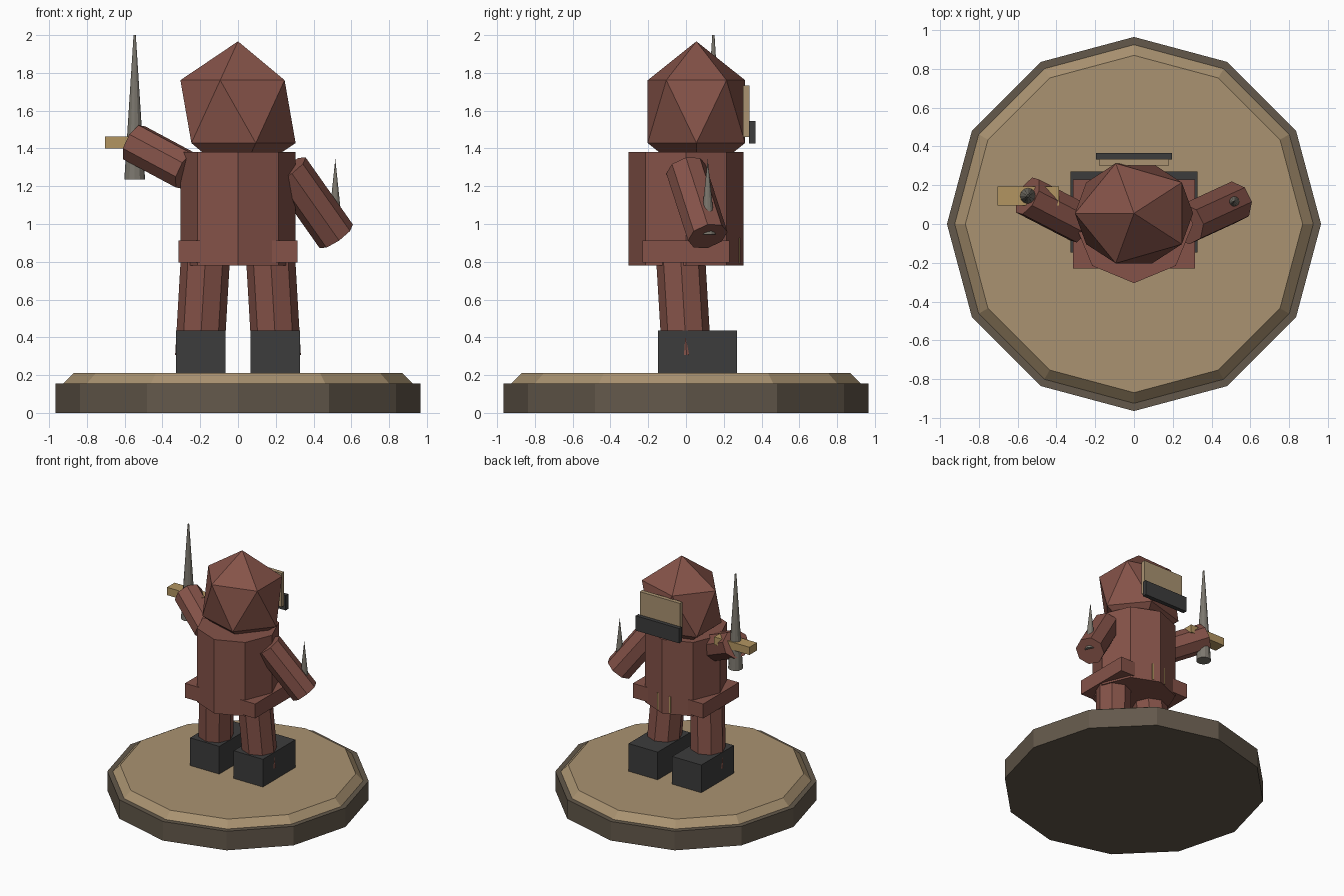
import bpy
import math
from mathutils import Vector, Matrix

cube = bpy.data.objects.get("Cube")
if cube:
    bpy.data.objects.remove(cube, do_unlink=True)


def material(name, rgb):
    mat = bpy.data.materials.new(name)
    mat.use_nodes = True
    color = (*rgb, 1.0)
    mat.diffuse_color = color
    mat.node_tree.nodes["Principled BSDF"].inputs["Base Color"].default_value = color
    return mat


RED = material("red brown", (0.235, 0.086, 0.066))
DARK = material("charcoal", (0.045, 0.045, 0.045))
SAND = material("sand", (0.40, 0.29, 0.165))
EARTH = material("dark earth", (0.125, 0.098, 0.07))
STEEL = material("grey steel", (0.20, 0.185, 0.155))
BRASS = material("brass", (0.45, 0.30, 0.12))


def finish(name, mat):
    obj = bpy.context.object
    obj.name = name
    obj.data.materials.append(mat)
    return obj


def box(name, mat, low, high):
    """Box between two opposite corners."""
    low, high = Vector(low), Vector(high)
    bpy.ops.mesh.primitive_cube_add(size=1)
    obj = finish(name, mat)
    obj.data.transform(Matrix.Translation((low + high) / 2) @ Matrix.Diagonal((*(high - low), 1)))
    return obj


def rod(name, mat, start, end, r1, r2, sides):
    """Prism or cone running from start to end, with a corner on the x side."""
    start, end = Vector(start), Vector(end)
    axis = end - start
    bpy.ops.mesh.primitive_cone_add(vertices=sides, radius1=r1, radius2=r2, depth=axis.length)
    obj = finish(name, mat)
    turn = Vector((0, 0, 1)).rotation_difference(axis).to_matrix().to_4x4()
    obj.data.transform(Matrix.Translation((start + end) / 2) @ turn)
    return obj


# Round stand with a chamfered top
rod("stand_rim", EARTH, (0, 0, 0), (0, 0, 0.155), 0.965, 0.965, 12)
rod("stand_top", SAND, (0, 0, 0.155), (0, 0, 0.21), 0.925, 0.87, 12)

# Boots and leaning legs
for side, s in (("right", -1), ("left", 1)):
    x_in, x_out = sorted((0.065 * s, 0.327 * s))
    box(side + "_boot", DARK, (x_in, -0.148, 0.21), (x_out, 0.27, 0.435))
    rod(side + "_leg", RED, (0.203 * s, 0.003, 0.3), (0.171 * s, -0.03, 0.85), 0.13, 0.13, 8)

# Torso, belt and the buckle that just breaks the surface
rod("torso", RED, (0, 0, 0.78), (0, 0, 1.38), 0.305, 0.305, 8)
box("belt", RED, (-0.315, -0.23, 0.795), (0.315, 0.23, 0.912))
box("buckle", BRASS, (-0.06, 0.24, 0.79), (0.06, 0.286, 0.925))

# Faceted head with face plate and beard strip
bpy.ops.mesh.primitive_ico_sphere_add(subdivisions=1, radius=1)
head = finish("head", RED)
head.data.transform(Matrix.Translation((0, 0.055, 1.595))
                    @ Matrix.Diagonal((0.341, 0.303, 0.372, 1))
                    @ Matrix.Rotation(math.pi, 4, "Z"))
box("face_plate", SAND, (-0.18, 0.303, 1.46), (0.18, 0.336, 1.733))
box("beard_strip", DARK, (-0.195, 0.333, 1.425), (0.195, 0.367, 1.545))

# Arms, one raised and one lowered
rod("right_arm", RED, (-0.27, 0.0, 1.28), (-0.55, 0.145, 1.43), 0.108, 0.108, 8)
rod("left_arm", RED, (0.27, 0.0, 1.29), (0.52, 0.115, 0.935), 0.108, 0.108, 8)

# Sword with crossguard, and a dagger
rod("sword_blade", STEEL, (-0.547, 0.145, 1.235), (-0.547, 0.145, 2.0), 0.055, 0.006, 12)
box("sword_guard", BRASS, (-0.705, 0.095, 1.4), (-0.388, 0.193, 1.463))
rod("dagger_blade", STEEL, (0.515, 0.115, 0.945), (0.515, 0.115, 1.345), 0.042, 0.0, 12)
